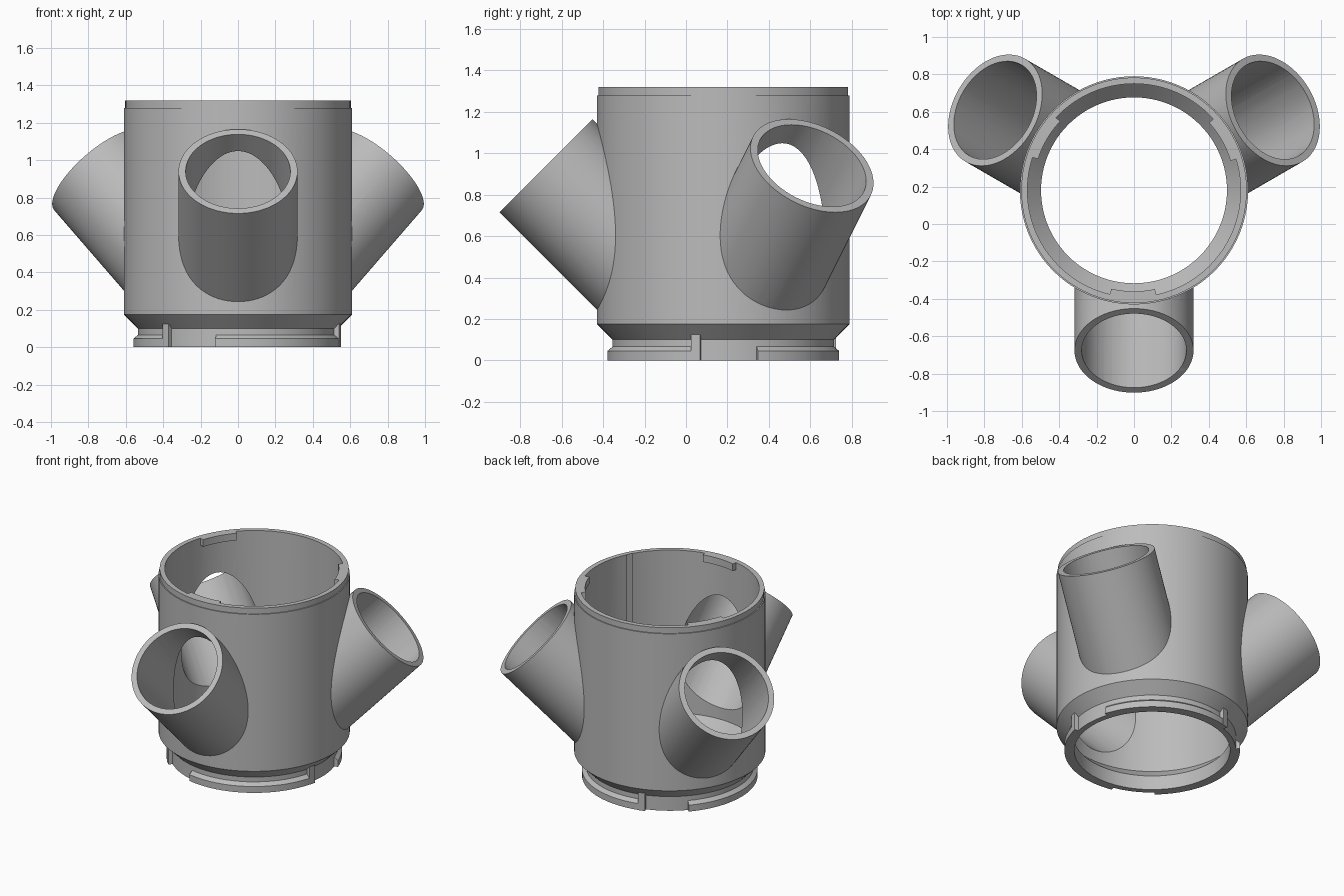
import bpy, bmesh
from math import radians, cos, sin, pi
from mathutils import Matrix

cube = bpy.data.objects.get("Cube")
if cube:
    bpy.data.objects.remove(cube)

grey = bpy.data.materials.new("plain grey")
grey.use_nodes = True
grey.diffuse_color = (0.5, 0.5, 0.5, 1)
grey.node_tree.nodes["Principled BSDF"].inputs["Base Color"].default_value = (0.5, 0.5, 0.5, 1)

AXIS = Matrix.Translation((0, 0.18, 0))
ARMS = (-90, 30, 150)


def sweep(name, profile, start=0, end=360, steps=96, matrix=AXIS):
    """Sweep a closed (radius, height) outline around z, fully or as an arc."""
    full = end - start >= 360
    bm = bmesh.new()
    rings = []
    for i in range(steps if full else steps + 1):
        a = radians(start + (end - start) * i / steps)
        rings.append([bm.verts.new((r * cos(a), r * sin(a), z)) for r, z in profile])
    n = len(profile)
    for i in range(steps):
        p, q = rings[i], rings[(i + 1) % len(rings)]
        for j in range(n):
            k = (j + 1) % n
            if profile[j][0] == 0 and profile[k][0] == 0:
                continue
            bm.faces.new((p[j], q[j], q[k], p[k]))
    if not full:
        bm.faces.new(rings[0])
        bm.faces.new(rings[-1])
    bmesh.ops.remove_doubles(bm, verts=bm.verts, dist=1e-5)
    bmesh.ops.recalc_face_normals(bm, faces=bm.faces)
    bm.transform(matrix)
    mesh = bpy.data.meshes.new(name)
    bm.to_mesh(mesh)
    bm.free()
    mesh.materials.append(grey)
    obj = bpy.data.objects.new(name, mesh)
    bpy.context.collection.objects.link(obj)
    return obj


def activate(obj):
    bpy.ops.object.select_all(action='DESELECT')
    obj.select_set(True)
    bpy.context.view_layer.objects.active = obj


def combine(target, tool, operation):
    mod = target.modifiers.new("cut", 'BOOLEAN')
    mod.operation, mod.object, mod.solver = operation, tool, 'EXACT'
    activate(target)
    bpy.ops.object.modifier_apply(modifier=mod.name)
    bpy.data.objects.remove(tool)


def slanted_cylinder(name, radius, bottom, top, angle):
    place = (AXIS @ Matrix.Rotation(radians(angle), 4, 'Z')
             @ Matrix.Translation((0.857, 0, 0.94)) @ Matrix.Rotation(pi / 4, 4, 'Y'))
    outline = [(0, bottom), (radius, bottom), (radius, top), (0, top)]
    return sweep(name, outline, steps=72, matrix=place)


# Main shell: outer body with tapered neck and thin rim step
body = sweep("body", [(0, 0), (0.535, 0), (0.535, 0.10), (0.61, 0.175), (0.61, 1.28),
                      (0.603, 1.28), (0.603, 1.32), (0, 1.32)])

# Three slanted side pipes
for a in ARMS:
    combine(body, slanted_cylinder("pipe", 0.318, -0.8, 0, a), 'UNION')

# Hollow interior with a sloped ledge, then the pipe bores
combine(body, sweep("cavity", [(0, -0.1), (0.497, -0.1), (0.497, 0.10), (0.57, 0.175),
                               (0.57, 1.5), (0, 1.5)]), 'DIFFERENCE')
for a in ARMS:
    combine(body, slanted_cylinder("bore", 0.28, -0.75, 0.1, a), 'DIFFERENCE')
parts = [body]

# Twist-lock details: neck lugs, their stops, and tabs inside the rim
for i, a in enumerate(ARMS):
    parts.append(sweep(f"neck_lug_{i + 1}", [(0.53, 0), (0.56, 0), (0.56, 0.045), (0.53, 0.07)],
                       a - 12.5, a + 76, 32))
    parts.append(sweep(f"lug_stop_{i + 1}", [(0.53, 0), (0.562, 0), (0.562, 0.125), (0.53, 0.125)],
                       a + 74, a + 78.5, 3))
    parts.append(sweep(f"rim_tab_{i + 1}", [(0.54, 1.27), (0.575, 1.27), (0.575, 1.32), (0.54, 1.32)],
                       a - 13, a + 12, 10))

for part in parts:
    activate(part)
    bpy.ops.object.shade_smooth_by_angle(angle=radians(25))
